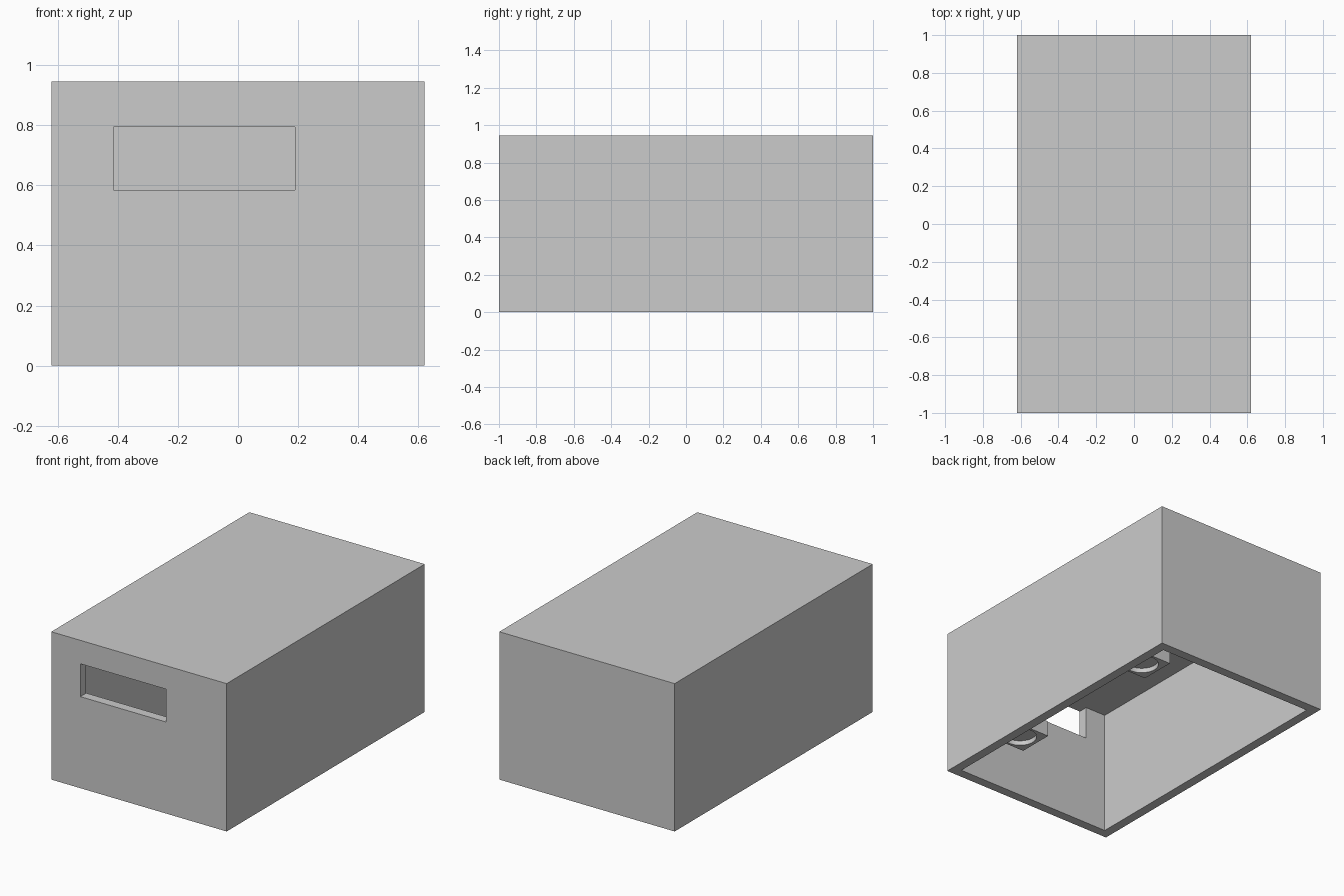
import bpy
import bmesh
from mathutils import Matrix, Vector

cube = bpy.data.objects.get("Cube")
if cube:
    bpy.data.objects.remove(cube, do_unlink=True)

# Single grey material
GREY = (0.6, 0.6, 0.6, 1.0)
grey = bpy.data.materials.new("plain_grey")
grey.use_nodes = True
grey.diffuse_color = GREY
grey.node_tree.nodes["Principled BSDF"].inputs["Base Color"].default_value = GREY


def add_object(name, bm):
    mesh = bpy.data.meshes.new(name)
    bm.to_mesh(mesh)
    bm.free()
    mesh.materials.append(grey)
    obj = bpy.data.objects.new(name, mesh)
    bpy.context.collection.objects.link(obj)
    return obj


def box(name, low, high):
    low, high = Vector(low), Vector(high)
    bm = bmesh.new()
    place = Matrix.Translation((low + high) / 2) @ Matrix.Diagonal((*(high - low), 1))
    bmesh.ops.create_cube(bm, size=1, matrix=place)
    return add_object(name, bm)


def disc(name, centre, radius, depth):
    bm = bmesh.new()
    bmesh.ops.create_cone(bm, cap_ends=True, segments=48, radius1=radius,
                          radius2=radius, depth=depth,
                          matrix=Matrix.Translation(centre))
    return add_object(name, bm)


def cut(target, cutter):
    mod = target.modifiers.new("cut", "BOOLEAN")
    mod.operation = "DIFFERENCE"
    mod.solver = "EXACT"
    mod.object = cutter
    cutter.hide_render = True
    bpy.context.view_layer.objects.active = target
    bpy.ops.object.modifier_apply(modifier=mod.name)
    bpy.data.objects.remove(cutter, do_unlink=True)


HALF_X, HEIGHT, WALL, CEILING = 0.62, 0.945, 0.06, 0.795
INNER_X, INNER_Y = HALF_X - WALL, 1 - WALL

# Housing: open underneath, thick roof, slot through the front wall
housing = box("housing", (-HALF_X, -1, 0), (HALF_X, 1, HEIGHT))
cut(housing, box("cavity", (-INNER_X, -INNER_Y, -0.2), (INNER_X, INNER_Y, CEILING)))
cut(housing, box("slot", (-0.415, -1.2, 0.585), (0.19, -0.7, CEILING)))

# Two wall tabs, each with a shallow round pocket in its underside
TAB_X, TAB_Z, TAB_HALF = 0.293, 0.12, 0.116
for name, y in (("front_tab", -0.567), ("rear_tab", 0.567)):
    tab = box(name, (TAB_X, y - TAB_HALF, TAB_Z),
              (INNER_X + 0.01, y + TAB_HALF, TAB_Z + 0.1))
    cut(tab, disc("pocket", (0.415, y, TAB_Z), 0.1, 0.06))
    bpy.ops.object.select_all(action="DESELECT")
    tab.select_set(True)
    bpy.context.view_layer.objects.active = tab
    bpy.ops.object.shade_smooth_by_angle()
